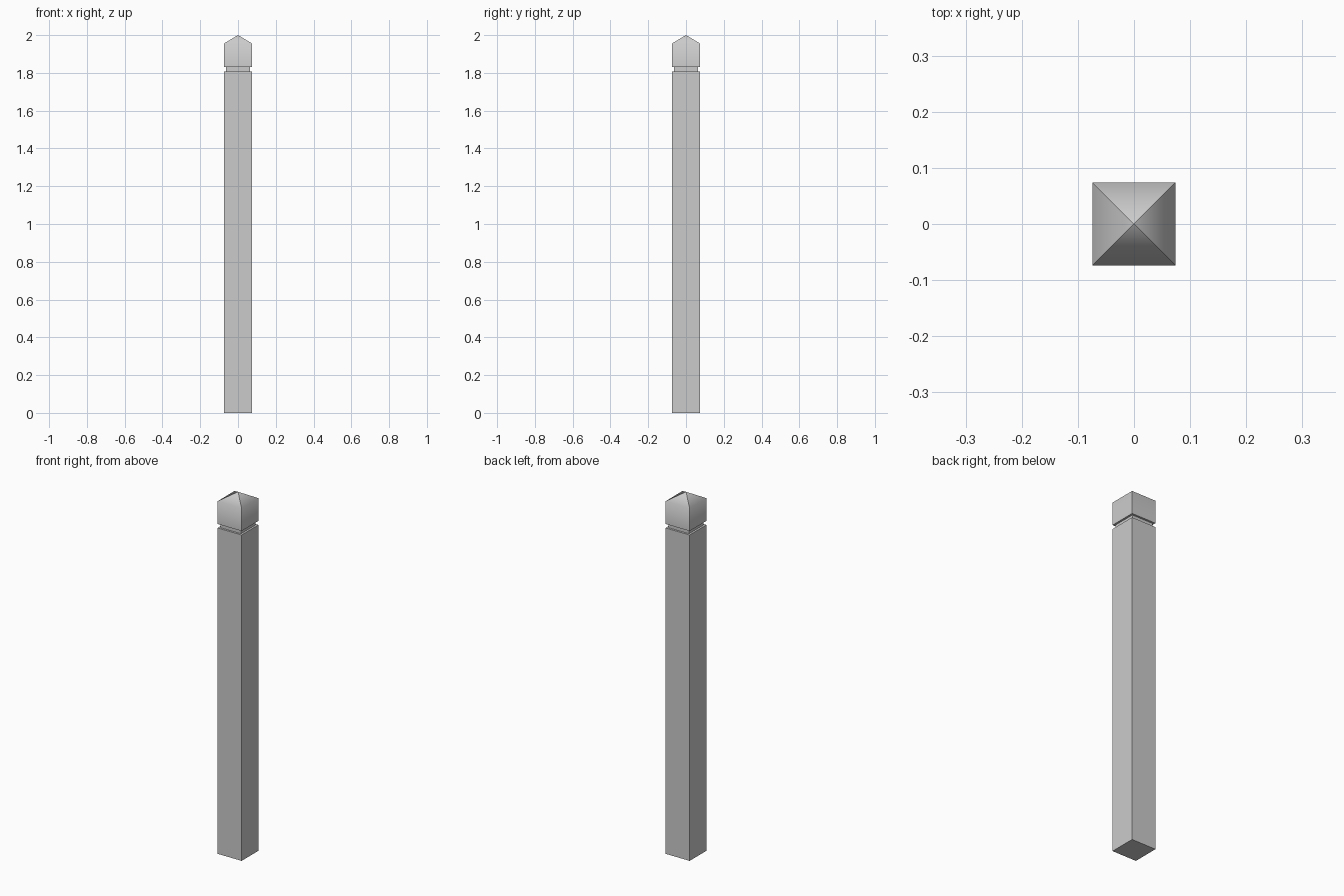
import bpy, bmesh

if "Cube" in bpy.data.objects:
    bpy.data.objects.remove(bpy.data.objects["Cube"])

H = 0.074      # half width of post
N = 0.063      # half width of groove neck


def square_part(name, rings, apex=None, bottom=True, top=True, smooth=False):
    """Stack square rings (half width, z) into one part, optionally ending in a point."""
    bm = bmesh.new()
    loops = [[bm.verts.new((sx * w, sy * w, z))
              for sx, sy in ((-1, -1), (1, -1), (1, 1), (-1, 1))] for w, z in rings]
    for a, b in zip(loops, loops[1:]):
        for i in range(4):
            j = (i + 1) % 4
            bm.faces.new((a[i], a[j], b[j], b[i]))
    if bottom:
        bm.faces.new(loops[0][::-1])
    if apex is not None:
        tip = bm.verts.new((0, 0, apex))
        for i in range(4):
            bm.faces.new((loops[-1][i], loops[-1][(i + 1) % 4], tip))
    elif top:
        bm.faces.new(loops[-1])
    # Soft shading only across the eaves; all corners stay crisp
    if smooth:
        eave = set(loops[-1])
        for f in bm.faces:
            f.smooth = True
        for e in bm.edges:
            e.smooth = e.verts[0] in eave and e.verts[1] in eave
    me = bpy.data.meshes.new(name)
    bm.to_mesh(me)
    bm.free()
    ob = bpy.data.objects.new(name, me)
    bpy.context.collection.objects.link(ob)
    return ob


# Long square shaft
square_part("post_shaft", [(H, 0), (H, 1.808)])
# Recessed groove under the cap
square_part("groove_neck", [(N, 1.808), (N, 1.83)], bottom=False, top=False)
# Block cap with pyramid top
square_part("pointed_cap", [(H, 1.83), (H, 1.956)], apex=2.0, smooth=True)
